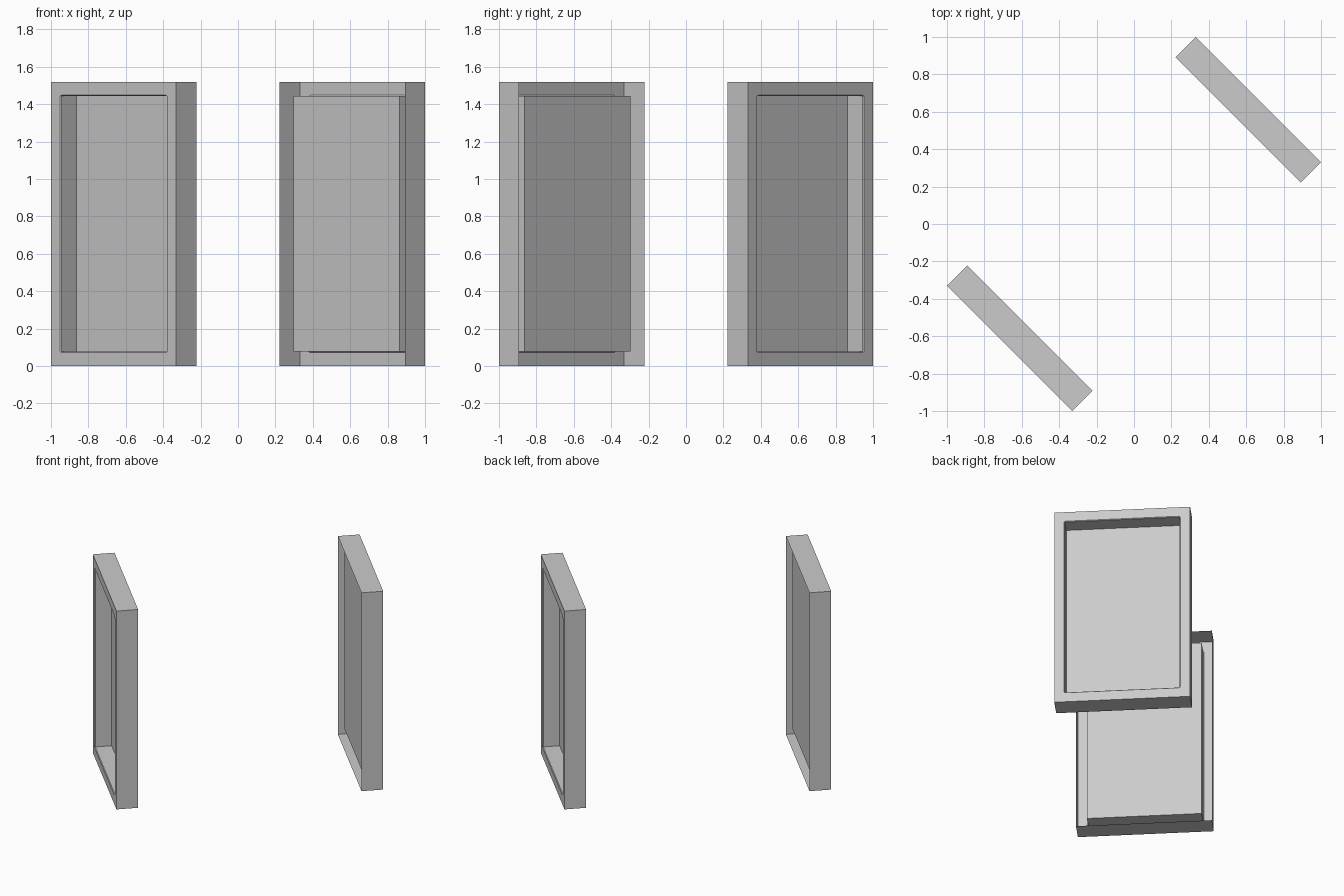
import bpy, bmesh, math

if "Cube" in bpy.data.objects:
    bpy.data.objects.remove(bpy.data.objects["Cube"])

W, T, H = 0.947, 0.153, 1.52      # panel width, thickness, height
OW, OH, DEPTH = 0.80, 1.366, 0.12  # recess width, height, depth
CENTRE = 0.611


def ring(bm, w, h, y, r=0.0, n=4):
    """Rectangle loop with optional rounded corners, counter-clockwise from the front."""
    verts = []
    for k, (sx, sz) in enumerate([(1, 1), (-1, 1), (-1, -1), (1, -1)]):
        for j in range(n):
            a = math.pi / 2 * (k + j / (n - 1))
            verts.append(bm.verts.new((sx * (w / 2 - r) + r * math.cos(a), y,
                                       H / 2 + sz * (h / 2 - r) + r * math.sin(a))))
    return verts


def recessed_panel(name, x, y, angle):
    bm = bmesh.new()
    front = -T / 2
    rings = [
        ring(bm, W, H, T / 2),                            # open back edge
        ring(bm, W, H, front),                            # outer front edge
        ring(bm, OW + 0.01, OH + 0.01, front, 0.012),     # softened opening
        ring(bm, OW, OH, front + 0.005),                  # inner lip
        ring(bm, OW, OH, front + DEPTH),                  # recess floor
    ]
    for a, b in zip(rings, rings[1:]):
        for i in range(len(a)):
            j = (i + 1) % len(a)
            bm.faces.new((a[i], a[j], b[j], b[i]))
    bm.faces.new(rings[-1])
    # Merge the stacked points of the sharp corners
    bmesh.ops.remove_doubles(bm, verts=bm.verts[:], dist=1e-4)
    mesh = bpy.data.meshes.new(name)
    bm.to_mesh(mesh)
    bm.free()
    obj = bpy.data.objects.new(name, mesh)
    obj.location = (x, y, 0)
    obj.rotation_euler.z = math.radians(angle)
    bpy.context.collection.objects.link(obj)


# Two panels facing away from each other across the diagonal
recessed_panel("left_recessed_panel", -CENTRE, -CENTRE, -45)
recessed_panel("right_recessed_panel", CENTRE, CENTRE, 135)
